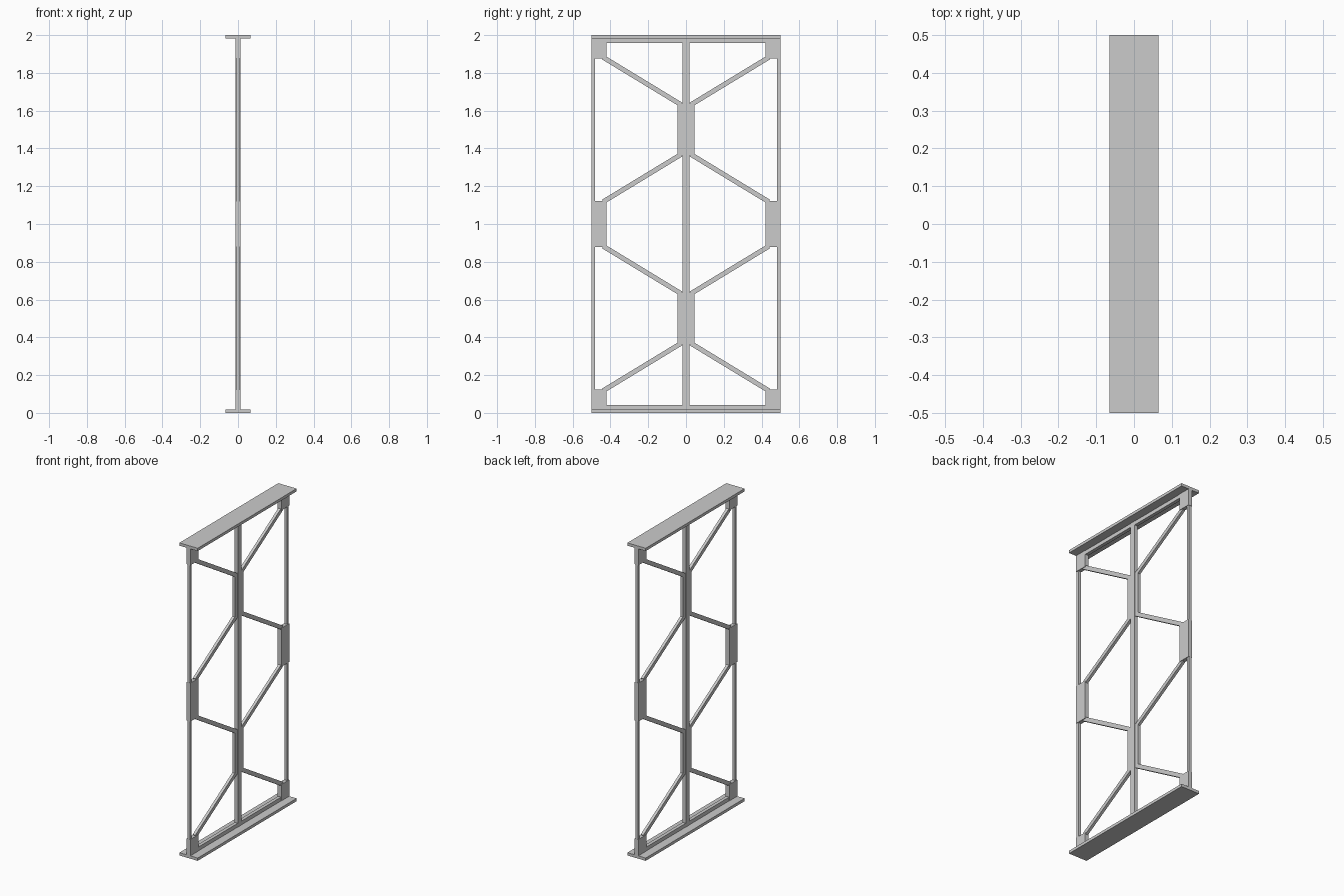
import bpy
from math import atan2, hypot

if "Cube" in bpy.data.objects:
    bpy.data.objects.remove(bpy.data.objects["Cube"])


def bar(name, size, loc, rot_x=0.0):
    """Box of full dimensions size, centred at loc, turned in the YZ plane."""
    bpy.ops.mesh.primitive_cube_add(size=1, location=loc, rotation=(rot_x, 0, 0))
    ob = bpy.context.object
    ob.name = name
    ob.scale = size
    bpy.ops.object.transform_apply(location=False, rotation=False, scale=True)
    return ob


def span(name, thick, y0, y1, z0, z1):
    """Upright plate centred on x = 0, given by its YZ limits."""
    return bar(name, (thick, y1 - y0, z1 - z0), (0, (y0 + y1) / 2, (z0 + z1) / 2))


def strut(name, thick, width, a, b):
    """Sloping bar between two (y, z) points."""
    dy, dz = b[0] - a[0], b[1] - a[1]
    return bar(name, (thick, hypot(dy, dz), width),
               (0, (a[0] + b[0]) / 2, (a[1] + b[1]) / 2), atan2(dz, dy))


# Top and bottom T-shaped chords
span("bottom_flange", 0.13, -0.5, 0.5, 0, 0.018)
span("top_flange", 0.13, -0.5, 0.5, 1.982, 2)
span("bottom_web", 0.022, -0.49, 0.49, 0.018, 0.042)
span("top_web", 0.022, -0.49, 0.49, 1.958, 1.982)

# Central post with its thinner node plates
span("centre_post", 0.025, -0.018, 0.018, 0.018, 1.982)
for zc in (0.5, 1.5):
    span("centre_plate", 0.018, -0.045, 0.045, zc - 0.138, zc + 0.138)

for side, s in (("left", -1), ("right", 1)):
    # Slim edge post
    span(f"{side}_edge_post", 0.018, *sorted((s * 0.483, s * 0.499)), 0.018, 1.982)
    # Gusset plates at the corners and mid height
    for z0, z1 in ((0.018, 0.123), (0.877, 1.123), (1.877, 1.982)):
        span(f"{side}_gusset", 0.026, *sorted((s * 0.42, s * 0.5)), z0, z1)
    # Zigzag diagonals
    for base in (0, 1):
        for m in (-1, 1):
            zc = base + 0.5
            strut(f"{side}_diagonal", 0.018, 0.025,
                  (s * 0.438, zc + m * 0.382), (s * 0.025, zc + m * 0.131))
